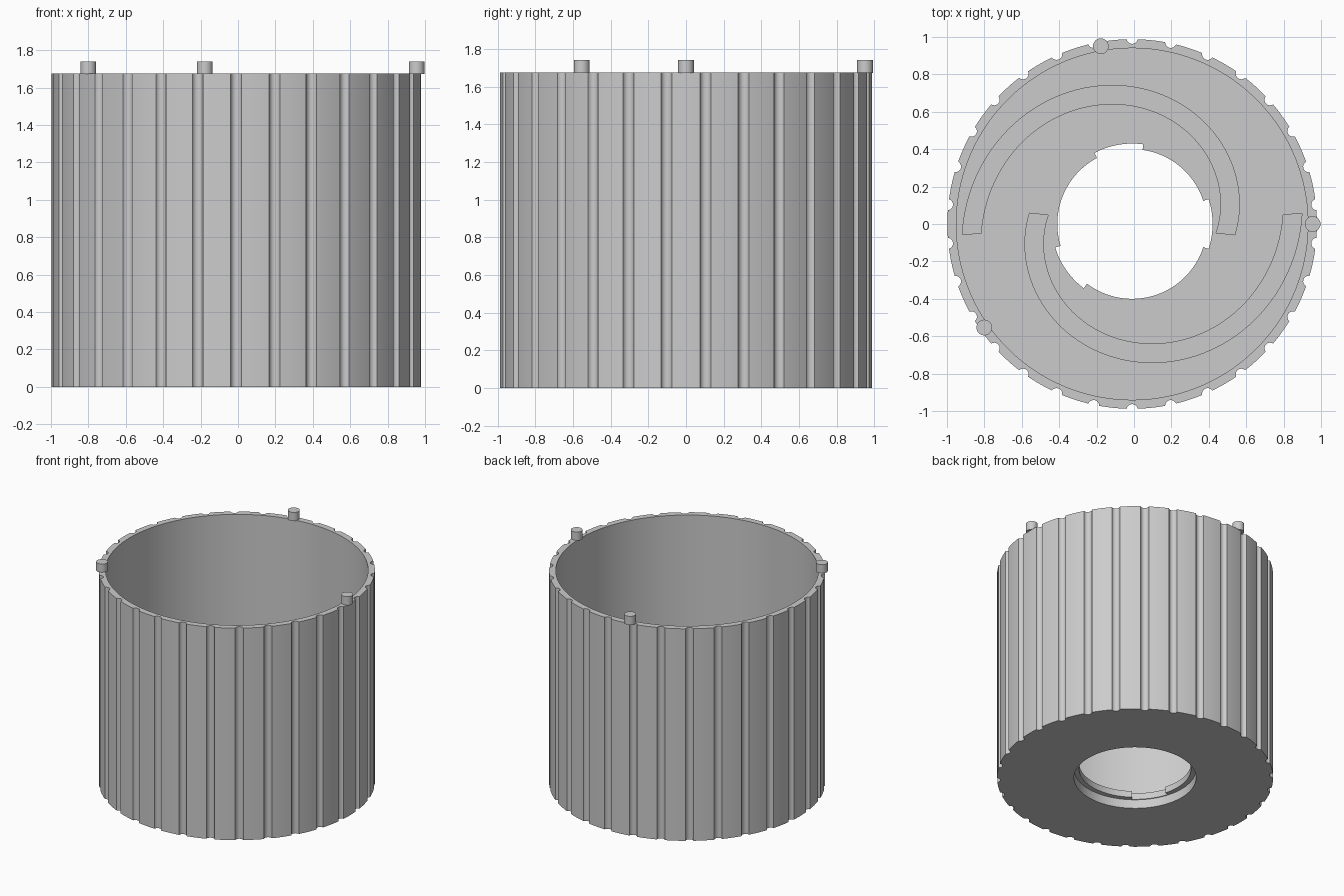
import bpy, bmesh
from math import sin, cos, pi, radians, acos

cube = bpy.data.objects.get("Cube")
if cube:
    bpy.data.objects.remove(cube)

CX = -0.01                # body axis, offset by the overhanging peg
R, BORE, H = 0.988, 0.94, 1.675
FLOOR, LIP_Z = 0.12, 0.07
HOLE, NOTCH, RECESS = 0.40, 0.43, 0.437
KEYS = (0, 100, 215)      # uneven angles shared by pegs and key notches
FLUTES = 30

grey = bpy.data.materials.new("light grey")
grey.use_nodes = True
colour = (0.6, 0.6, 0.6, 1)
grey.diffuse_color = colour
grey.node_tree.nodes["Principled BSDF"].inputs["Base Color"].default_value = colour


def prism(name, outline, z0, z1):
    """Extrude a closed outline, given around the body axis, from z0 to z1."""
    bm = bmesh.new()
    face = bm.faces.new([bm.verts.new((x + CX, y, z0)) for x, y in outline])
    top = bmesh.ops.extrude_face_region(bm, geom=[face])["geom"]
    bmesh.ops.translate(bm, vec=(0, 0, z1 - z0),
                        verts=[v for v in top if isinstance(v, bmesh.types.BMVert)])
    bmesh.ops.recalc_face_normals(bm, faces=bm.faces)
    mesh = bpy.data.meshes.new(name)
    bm.to_mesh(mesh)
    bm.free()
    mesh.materials.append(grey)
    obj = bpy.data.objects.new(name, mesh)
    bpy.context.collection.objects.link(obj)
    return obj


def polar(r, a):
    return r * cos(a), r * sin(a)


def circle(r, n, x=0, y=0):
    return [(x + r * cos(2 * pi * i / n), y + r * sin(2 * pi * i / n)) for i in range(n)]


def activate(obj):
    bpy.ops.object.select_all(action='DESELECT')
    obj.select_set(True)
    bpy.context.view_layer.objects.active = obj


def cut(obj, cutter):
    cutter.hide_render = True
    mod = obj.modifiers.new("cut", 'BOOLEAN')
    mod.operation, mod.solver, mod.object = 'DIFFERENCE', 'EXACT', cutter
    activate(obj)
    bpy.ops.object.modifier_apply(modifier=mod.name)
    bpy.data.objects.remove(cutter)


def fluted_outline():
    """Circle with small round flutes scooped out of its edge."""
    pts, fr, fc = [], 0.03, 0.993
    # angles where the flute circle meets the body circle
    half = acos((R * R + fc * fc - fr * fr) / (2 * R * fc))
    inner = acos((fc * fc + fr * fr - R * R) / (2 * fc * fr))
    pitch = 2 * pi / FLUTES
    for k in range(FLUTES):
        a = pi / 2 + k * pitch
        x, y = polar(fc, a)
        for i in range(9):
            t = a + pi + inner * (1 - i / 4)
            pts.append((x + fr * cos(t), y + fr * sin(t)))
        for i in range(1, 8):
            pts.append(polar(R, a + half + (pitch - 2 * half) * i / 8))
    return pts


def keyed_outline():
    """Round hole widened by a notch at each key angle."""
    pts = []
    for d in range(0, 360, 2):
        offsets = [(d - k + 180) % 360 - 180 for k in KEYS]
        inside = any(abs(o) < 18 for o in offsets)
        if any(o == 18 or o == -18 for o in offsets):
            # radial step at the end of a notch
            continue
        pts.append((d, NOTCH if inside else HOLE))
    for k in KEYS:
        pts += [(k - 18 - 0.01, HOLE), (k - 18, NOTCH), (k + 18, NOTCH), (k + 18 + 0.01, HOLE)]
    return [polar(r, radians(d)) for d, r in sorted((d % 360, r) for d, r in pts)]


def spiral_outline(turn):
    """Half-turn spiral band with parallel sides."""
    angles = [radians(-6 + 189.5 * i / 64) for i in range(65)]
    mid = [(0.513 + 0.34 * a / pi, a + turn) for a in angles]
    return ([polar(r + 0.05, a) for r, a in mid]
            + [polar(r - 0.05, a) for r, a in reversed(mid)])


# Fluted cup with its bore, keyed floor hole and spiral floor grooves
body = prism("fluted_cup", fluted_outline(), 0, H)
cut(body, prism("bore_cutter", circle(BORE, 180), FLOOR, H + 0.2))
cut(body, prism("key_cutter", keyed_outline(), -0.1, FLOOR + 0.1))
cut(body, prism("recess_cutter", circle(RECESS, 120), -0.2, LIP_Z))
for turn in (0, pi):
    cut(body, prism("spiral_cutter", spiral_outline(turn), FLOOR - 0.05, FLOOR + 0.1))
activate(body)
bpy.ops.object.shade_smooth_by_angle(angle=radians(30))

# Locating pegs on the rim
for n, key in enumerate(KEYS, 1):
    x, y = polar(0.965, radians(key))
    peg = prism(f"rim_peg_{n}", circle(0.042, 32, x, y), H - 0.003, 1.74)
    activate(peg)
    bpy.ops.object.shade_smooth_by_angle(angle=radians(30))
